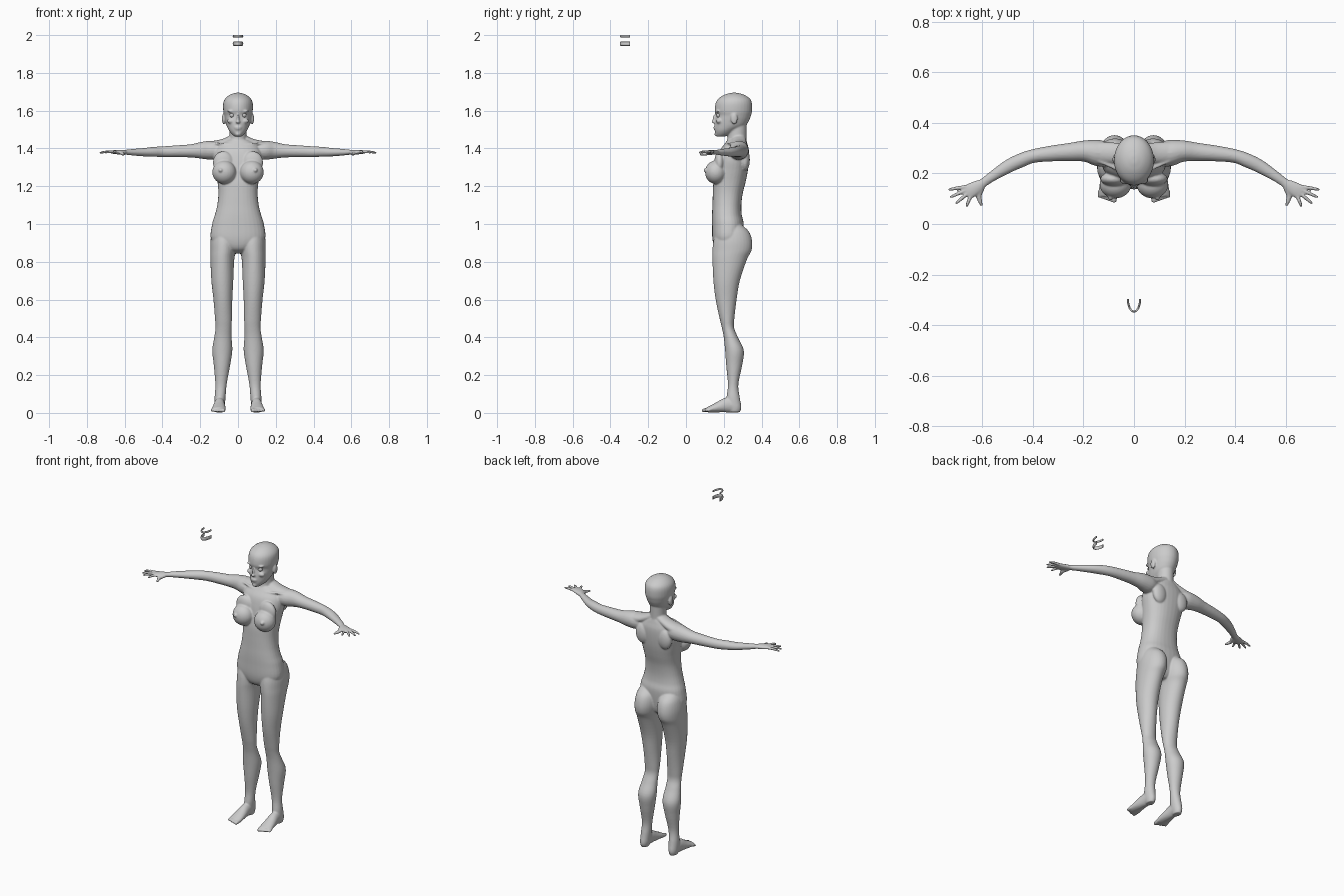
import bpy, bmesh
from math import sin, cos, pi
from mathutils import Vector, Matrix


def catmull(rows, steps=5):
    """Smoothly resample a list of equal-length tuples."""
    out, n = [], len(rows)
    for i in range(n - 1):
        a, b, c, d = (rows[max(0, min(n - 1, i + k))] for k in (-1, 0, 1, 2))
        for s in range(steps):
            t = s / steps
            out.append([0.5 * (2 * q + (r - p) * t + (2 * p - 5 * q + 4 * r - w) * t ** 2
                               + (3 * q - p - 3 * r + w) * t ** 3)
                        for p, q, r, w in zip(a, b, c, d)])
    return out + [list(rows[-1])]


def skin(bm, rings):
    vs = [[bm.verts.new(p) for p in ring] for ring in rings]
    n = len(vs[0])
    for a, b in zip(vs, vs[1:]):
        for i in range(n):
            bm.faces.new((a[i], a[(i + 1) % n], b[(i + 1) % n], b[i]))
    bm.faces.new(vs[0][::-1])
    bm.faces.new(vs[-1])


def stack(bm, rows, side=1, n=32, power=2.0):
    """Horizontal rings: z, centre x, half width, front y, back y."""
    def sp(v):
        return abs(v) ** (2 / power) * (1 if v > 0 else -1)
    rings = []
    for z, cx, hw, yf, yb in catmull(rows):
        ring = []
        for i in range(n):
            a = 2 * pi * i / n
            ring.append((side * (cx + hw * sp(cos(a))),
                         (yf + yb) / 2 + (yb - yf) / 2 * sp(sin(a)), z))
        rings.append(ring)
    skin(bm, rings)


def tube(bm, rows, side=1, n=20):
    """Path rings: x, y, z, half width, half height."""
    rows = catmull(rows)
    pts = [Vector((side * r[0], r[1], r[2])) for r in rows]
    rings = []
    for i, r in enumerate(rows):
        t = (pts[min(i + 1, len(pts) - 1)] - pts[max(i - 1, 0)]).normalized()
        u = t.cross(Vector((0, 0, 1))).normalized()
        v = u.cross(t)
        rings.append([pts[i] + u * r[3] * cos(2 * pi * k / n) + v * r[4] * sin(2 * pi * k / n)
                      for k in range(n)])
    skin(bm, rings)


def blob(bm, centre, radii, side=1):
    m = Matrix.Translation((side * centre[0], centre[1], centre[2])) @ Matrix.Diagonal((*radii, 1))
    bmesh.ops.create_uvsphere(bm, u_segments=24, v_segments=16, radius=1, matrix=m)


def finish(bm, name):
    bmesh.ops.recalc_face_normals(bm, faces=bm.faces)
    me = bpy.data.meshes.new(name)
    bm.to_mesh(me)
    bm.free()
    for p in me.polygons:
        p.use_smooth = True
    ob = bpy.data.objects.new(name, me)
    bpy.context.collection.objects.link(ob)
    return ob


body = bmesh.new()

# Torso and neck
stack(body, [(.845, 0, .03, .19, .27), (.87, 0, .09, .155, .29), (.92, 0, .143, .14, .30),
             (1.0, 0, .137, .138, .305), (1.05, 0, .122, .138, .295), (1.1, 0, .11, .14, .293),
             (1.16, 0, .104, .142, .30), (1.22, 0, .108, .145, .315), (1.28, 0, .118, .155, .327),
             (1.34, 0, .128, .165, .333), (1.39, 0, .122, .18, .333), (1.425, 0, .095, .205, .325),
             (1.445, 0, .06, .22, .32)], power=2.3)
stack(body, [(1.39, 0, .06, .205, .325), (1.44, 0, .047, .217, .32),
             (1.48, 0, .045, .222, .32), (1.54, 0, .046, .22, .322)])

# Head and face
stack(body, [(1.462, 0, .015, .165, .20), (1.475, 0, .032, .156, .24), (1.495, 0, .048, .152, .27),
             (1.52, 0, .060, .151, .315), (1.55, 0, .068, .154, .335), (1.575, 0, .073, .159, .344),
             (1.60, 0, .078, .152, .35), (1.64, 0, .078, .157, .349), (1.665, 0, .067, .173, .337),
             (1.685, 0, .042, .205, .305), (1.695, 0, .012, .24, .27)])
blob(body, (0, .152, 1.555), (.007, .012, .026))
blob(body, (0, .148, 1.541), (.012, .014, .008))
blob(body, (0, .155, 1.512), (.021, .010, .005))
blob(body, (0, .156, 1.503), (.018, .010, .005))
blob(body, (0, .163, 1.476), (.016, .012, .012))

LEG = [(1.0, .075, .045, .19, .29), (.96, .075, .062, .16, .333), (.91, .076, .070, .145, .35),
       (.86, .079, .068, .14, .347), (.81, .083, .063, .14, .322), (.7, .083, .058, .145, .285),
       (.6, .080, .050, .157, .268), (.5, .077, .045, .178, .256), (.45, .077, .042, .19, .255),
       (.40, .080, .046, .20, .275), (.33, .083, .053, .207, .306), (.25, .085, .043, .213, .297),
       (.15, .09, .030, .222, .277), (.08, .095, .029, .215, .285), (.03, .097, .026, .22, .293),
       (.003, .097, .020, .23, .285)]
FOOT = [(.096, .27, .036, .026, .033), (.098, .22, .042, .028, .04), (.1, .17, .03, .034, .028),
        (.102, .13, .02, .038, .018), (.103, .11, .016, .036, .013)]
ARM = [(.09, .27, 1.385, .045, .04), (.14, .28, 1.39, .052, .05), (.19, .288, 1.39, .043, .045),
       (.25, .285, 1.387, .036, .035), (.33, .278, 1.385, .031, .031), (.40, .268, 1.383, .027, .028),
       (.45, .25, 1.382, .028, .026), (.5, .226, 1.38, .026, .022), (.56, .188, 1.38, .02, .017),
       (.595, .163, 1.38, .018, .013), (.61, .153, 1.38, .023, .013), (.64, .135, 1.381, .029, .012),
       (.662, .122, 1.381, .029, .009)]
FINGERS = [((.665, .147), (.734, .136)), ((.666, .133), (.727, .105)),
           ((.661, .118), (.705, .08)), ((.648, .105), (.662, .068))]

for s in (1, -1):
    # Legs, feet and toes
    stack(body, LEG, s)
    tube(body, FOOT, s)
    for i in range(5):
        x, r, tip = .077 + .0145 * i, .012 - .001 * i, .085 + .005 * i
        tube(body, [(x, .13, .018, r, r), (x + .001, tip + .015, .014, r * .9, r * .9),
                    (x + .002, tip, .011, r * .75, r * .7)], s)
    # Shoulders, arms and hands
    tube(body, [(.02, .28, 1.455, .035, .022), (.08, .28, 1.425, .042, .025),
                (.16, .283, 1.40, .045, .036)], s)
    tube(body, ARM, s)
    for (bx, by), (tx, ty) in FINGERS:
        d = Vector((tx - bx, ty - by))
        tube(body, [(bx - d.x * .4, by - d.y * .4, 1.381, .008, .008),
                    (bx + d.x * .5, by + d.y * .5, 1.382, .0075, .0075),
                    (tx, ty, 1.376, .005, .005)], s, 12)
    tube(body, [(.60, .145, 1.378, .012, .011), (.613, .112, 1.373, .011, .010),
                (.608, .09, 1.37, .009, .008), (.602, .072, 1.367, .006, .005)], s, 12)
    # Chest, collarbone and shoulder blade
    blob(body, (.073, .158, 1.274), (.063, .057, .062), s)
    blob(body, (.078, .178, 1.325), (.055, .028, .06), s)
    blob(body, (.092, .106, 1.285), (.011, .013, .011), s)
    tube(body, [(.012, .208, 1.418, .007, .007), (.07, .22, 1.424, .007, .006),
                (.14, .25, 1.425, .008, .006)], s, 12)
    blob(body, (.075, .312, 1.34), (.045, .026, .06), s)
    # Ears, brows and cheeks
    blob(body, (.076, .255, 1.557), (.009, .018, .03), s)
    blob(body, (.032, .169, 1.597), (.024, .012, .007), s)
    blob(body, (.036, .175, 1.545), (.022, .016, .014), s)

# One continuous skin
ob = finish(body, "body")
rm = ob.modifiers.new("merge", 'REMESH')
rm.mode = 'VOXEL'
rm.voxel_size = .0046
rm.use_smooth_shade = True
sm = ob.modifiers.new("soften", 'SMOOTH')
sm.factor, sm.iterations = .5, 4

# Eyeballs
eyes = bmesh.new()
for s in (1, -1):
    blob(eyes, (.031, .174, 1.576), (.0135, .0135, .0125), s)
finish(eyes, "eyes")

# Loose dental arches above the figure
for name, z, h in (("upper_teeth", 1.994, .006), ("lower_teeth", 1.954, .011)):
    arch = bmesh.new()
    tube(arch, [(.024 * sin(a), -.297 - .049 * cos(a), z, .004, h)
                for a in (-pi / 2 + pi * i / 12 for i in range(13))], 1, 12)
    finish(arch, name)
